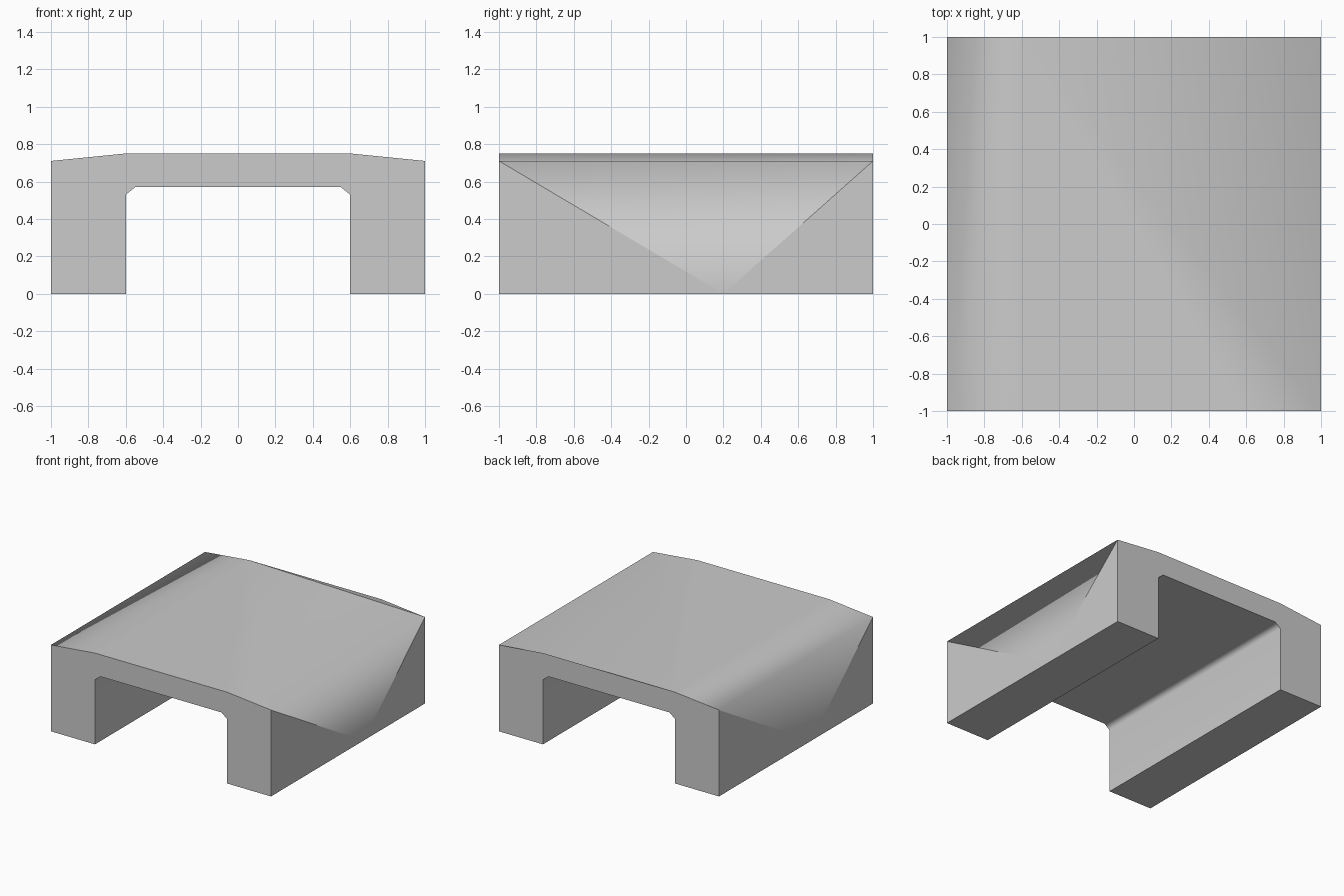
import bpy, bmesh, math

if "Cube" in bpy.data.objects:
    bpy.data.objects.remove(bpy.data.objects["Cube"])

# Arch cross-section (x, z): roof points 0-5, then right leg, opening, left leg
profile = [(-1, 0), (-1, .71), (-.6, .75), (.6, .75), (1, .71), (1, 0),
           (.6, 0), (.6, .53), (.55, .57), (-.55, .57), (-.6, .53), (-.6, 0)]
bm = bmesh.new()
front = [bm.verts.new((x, -1, z)) for x, z in profile]
back = [bm.verts.new((x, 1, z)) for x, z in profile]
right_mid = bm.verts.new((1, .2, 0))
left_mid = bm.verts.new((-1, -.2, 0))

# End faces
bm.faces.new(front)
bm.faces.new(back)

# Roof: triangles fanned from one back corner
ring = [back[1]] + front[1:5] + [back[4], back[3]]
for a, b in zip(ring, ring[1:]):
    bm.faces.new((back[2], a, b))

# Outer sides, each with a triangular panel blending into the roof
for mid, top, foot in ((left_mid, 1, 0), (right_mid, 4, 5)):
    bm.faces.new((front[top], back[top], mid))
    bm.faces.new((front[top], mid, front[foot]))
    bm.faces.new((back[top], mid, back[foot]))

# Feet and inside of the opening
bm.faces.new((front[5], right_mid, back[5], back[6], front[6]))
bm.faces.new((front[0], left_mid, back[0], back[11], front[11]))
for i in range(6, 11):
    bm.faces.new((front[i], front[i + 1], back[i + 1], back[i]))

# Smooth shading with sharp corners, except where the panels meet the roof
bm.normal_update()
bmesh.ops.recalc_face_normals(bm, faces=bm.faces)
blend = [{front[i], back[i]} for i in (1, 4)]
panel_sides = [{v, m} for m, i in ((left_mid, 1), (right_mid, 4)) for v in (front[i], back[i])]
for f in bm.faces:
    f.smooth = True
for e in bm.edges:
    ends = set(e.verts)
    e.smooth = ends in blend or (ends not in panel_sides
                                 and e.calc_face_angle(0) < math.radians(60))

mesh = bpy.data.meshes.new("arch_block")
bm.to_mesh(mesh)
bm.free()
arch = bpy.data.objects.new("arch_block", mesh)
bpy.context.collection.objects.link(arch)
weighted = arch.modifiers.new("weighted_normals", 'WEIGHTED_NORMAL')
weighted.keep_sharp = True
